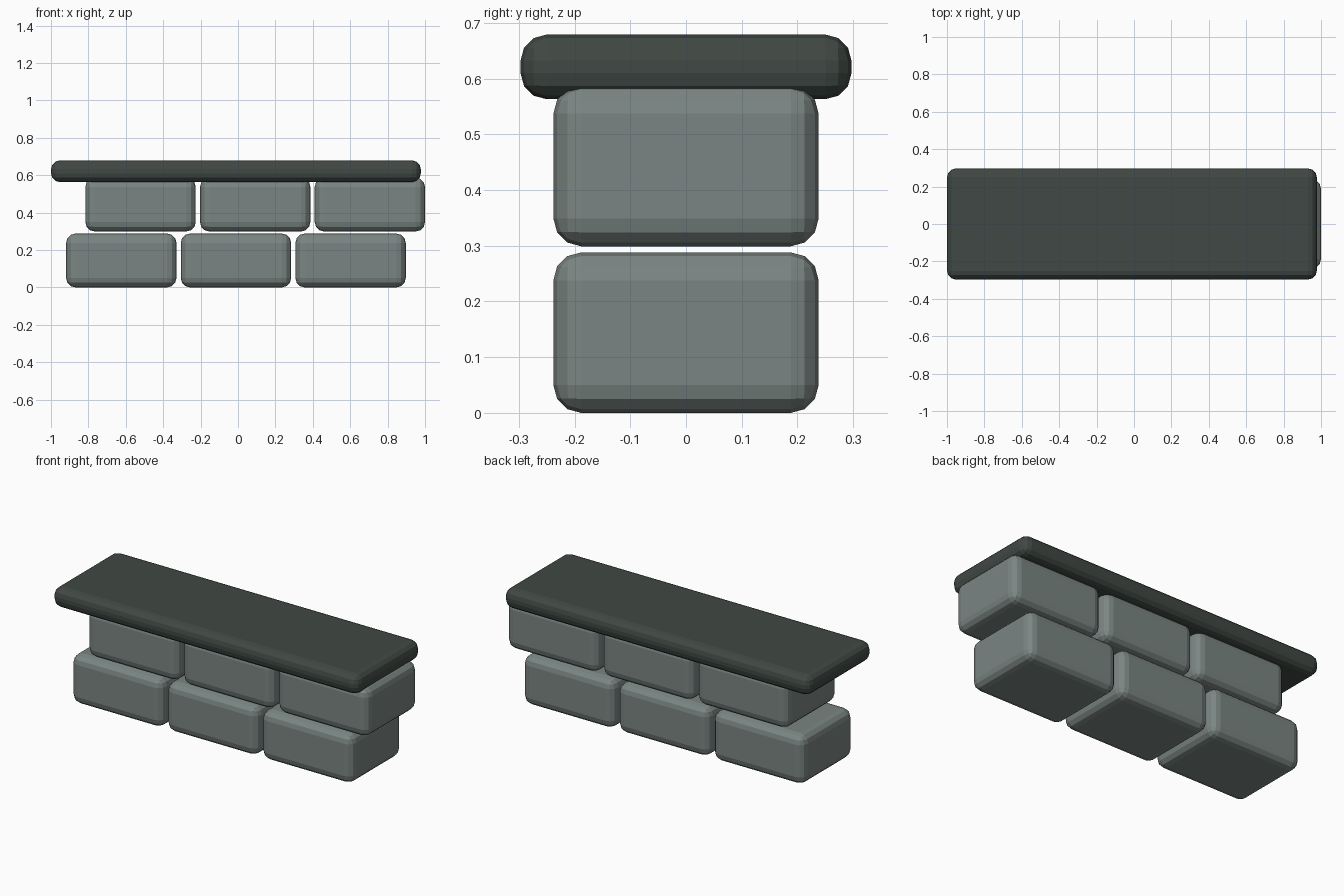
import bpy
import bmesh

if "Cube" in bpy.data.objects:
    bpy.data.objects.remove(bpy.data.objects["Cube"])


def material(name, rgb):
    m = bpy.data.materials.new(name)
    m.diffuse_color = (*rgb, 1)
    m.use_nodes = True
    m.node_tree.nodes["Principled BSDF"].inputs["Base Color"].default_value = m.diffuse_color
    return m


brick_grey = material("brick grey", (0.195, 0.235, 0.225))
slab_dark = material("dark slab", (0.052, 0.066, 0.058))


def rounded_block(name, center, size, radius, mat):
    """Box with three-segment rounded edges, flat shaded."""
    bm = bmesh.new()
    bmesh.ops.create_cube(bm, size=1)
    bmesh.ops.scale(bm, vec=size, verts=bm.verts)
    bmesh.ops.bevel(bm, geom=bm.edges[:], offset=radius, segments=3,
                    profile=0.5, affect='EDGES')
    mesh = bpy.data.meshes.new(name)
    bm.to_mesh(mesh)
    bm.free()
    mesh.materials.append(mat)
    ob = bpy.data.objects.new(name, mesh)
    ob.location = center
    bpy.context.collection.objects.link(ob)


# Two staggered courses of three bricks
brick = (0.59, 0.476, 0.288)
pitch = 0.613
for course, (mid_x, mid_z) in {"lower": (-0.011, 0.144), "upper": (0.092, 0.443)}.items():
    for i in (-1, 0, 1):
        rounded_block(f"{course}_brick_{i + 2}", (mid_x + i * pitch, 0, mid_z),
                      brick, 0.05, brick_grey)

# Overhanging cap slab
rounded_block("cap_slab", (-0.011, 0, 0.621), (1.977, 0.594, 0.116), 0.047, slab_dark)
